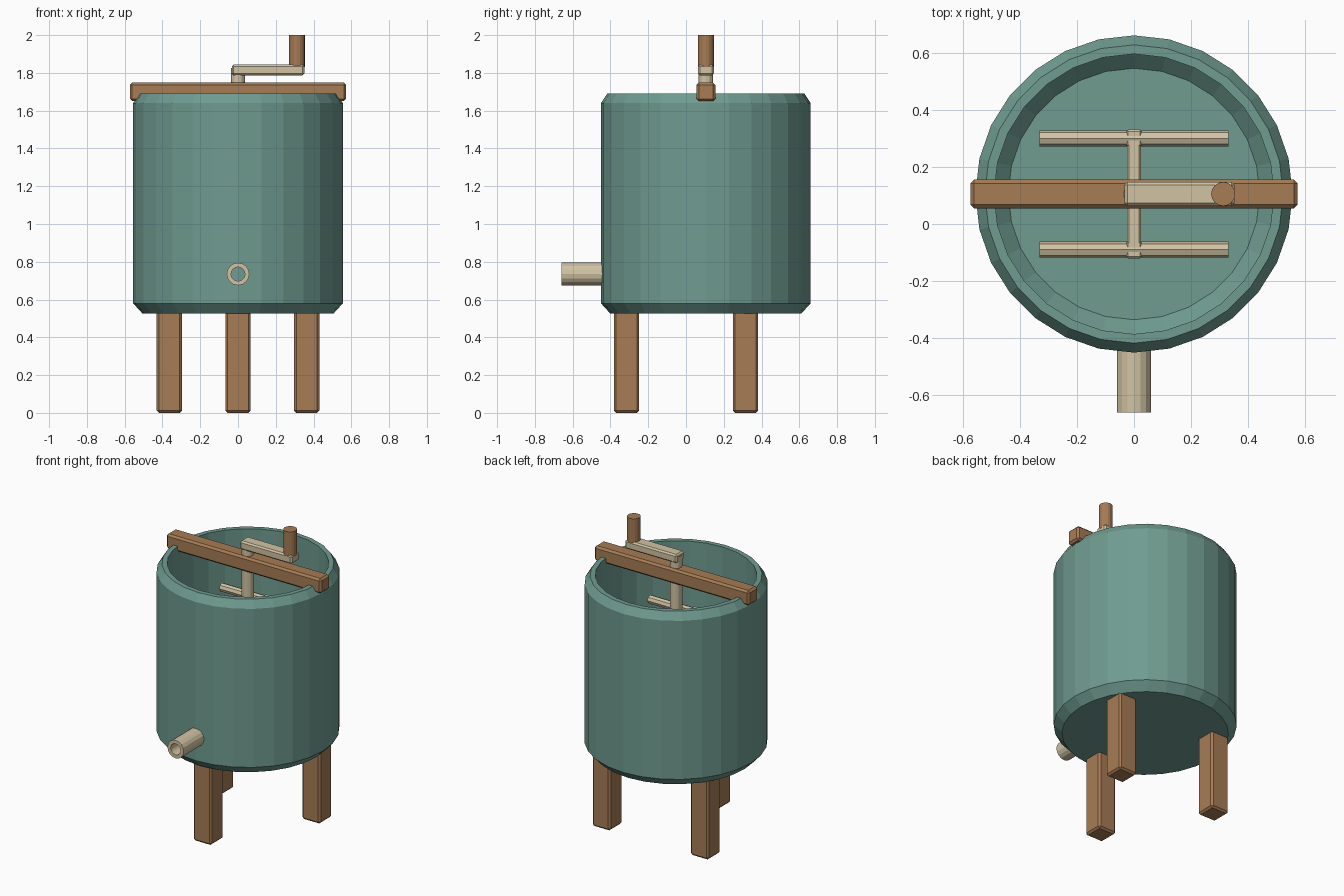
import bpy, bmesh
from math import pi, cos, sin, radians
from mathutils import Matrix, Vector

if "Cube" in bpy.data.objects:
    bpy.data.objects.remove(bpy.data.objects["Cube"])

CY = 0.105  # the tub axis sits behind the origin because of the spout


def material(name, rgb):
    m = bpy.data.materials.new(name)
    m.diffuse_color = (*rgb, 1)
    m.use_nodes = True
    m.node_tree.nodes["Principled BSDF"].inputs["Base Color"].default_value = m.diffuse_color
    return m


TEAL = material("teal_paint", (0.16, 0.33, 0.28))
WOOD = material("wood", (0.38, 0.20, 0.09))
METAL = material("pale_metal", (0.64, 0.55, 0.37))


def finish(name, bm, mat):
    bmesh.ops.recalc_face_normals(bm, faces=bm.faces)
    me = bpy.data.meshes.new(name)
    bm.to_mesh(me)
    bm.free()
    me.materials.append(mat)
    ob = bpy.data.objects.new(name, me)
    bpy.context.collection.objects.link(ob)
    return ob


def box(name, lo, hi, mat, bevel=0.012):
    lo, hi = Vector(lo), Vector(hi)
    bm = bmesh.new()
    bmesh.ops.create_cube(bm, size=1, matrix=Matrix.Translation((lo + hi) / 2)
                          @ Matrix.Diagonal((*(hi - lo), 1)))
    if bevel:
        bmesh.ops.bevel(bm, geom=bm.edges[:], offset=bevel, segments=1, affect='EDGES')
    return finish(name, bm, mat)


def rod(name, a, b, r, sides, mat):
    a, b = Vector(a), Vector(b)
    d = b - a
    bm = bmesh.new()
    bmesh.ops.create_cone(bm, cap_ends=True, segments=sides, radius1=r, radius2=r,
                          depth=d.length, matrix=Matrix.Translation((a + b) / 2)
                          @ d.to_track_quat('Z', 'Y').to_matrix().to_4x4())
    return finish(name, bm, mat)


def lathe(name, profile, sides, matrix, mat, closed=False):
    """Revolve (radius, height) points; open profiles get flat end caps."""
    bm = bmesh.new()
    rings = [[bm.verts.new(matrix @ Vector((r * cos(2 * pi * i / sides),
                                            r * sin(2 * pi * i / sides), z)))
              for i in range(sides)] for r, z in profile]
    pairs = list(zip(rings, rings[1:]))
    if closed:
        pairs.append((rings[-1], rings[0]))
    else:
        bm.faces.new(rings[0])
        bm.faces.new(rings[-1])
    for p, q in pairs:
        for i in range(sides):
            j = (i + 1) % sides
            bm.faces.new((p[i], p[j], q[j], q[i]))
    return finish(name, bm, mat)


# Tub with chamfered base, rim and inner floor
lathe("tub", [(0.505, 0.525), (0.555, 0.58), (0.555, 1.64), (0.522, 1.69),
              (0.49, 1.69), (0.49, 0.64), (0.44, 0.59)],
      28, Matrix.Translation((0, CY, 0)), TEAL)

# Hollow drain spout on the front
lathe("drain_spout", [(0.06, 0), (0.06, 0.235), (0.037, 0.235), (0.037, 0)], 16,
      Matrix.Translation((0, -0.425, 0.735)) @ Matrix.Rotation(pi / 2, 4, 'X'),
      METAL, closed=True)

# Three legs
for name, ang in (("front_leg", 270), ("back_right_leg", 30), ("back_left_leg", 150)):
    x, y = 0.42 * cos(radians(ang)), CY + 0.42 * sin(radians(ang))
    box(name, (x - 0.067, y - 0.067, 0), (x + 0.067, y + 0.067, 0.55), WOOD)

# Crossbar over the rim
box("crossbar", (-0.573, CY - 0.05, 1.65), (0.573, CY + 0.05, 1.75), WOOD, 0.013)

# Crank: shaft, arm and handle
rod("shaft", (0, CY, 0.72), (0, CY, 1.825), 0.038, 12, METAL)
box("crank_arm", (-0.033, CY - 0.042, 1.787), (0.352, CY + 0.042, 1.845), METAL, 0.01)
rod("crank_handle", (0.312, CY, 1.83), (0.312, CY, 2.0), 0.042, 16, WOOD)

# Stirrer frame: beam, two hanging posts and rows of rods
box("stirrer_beam", (-0.024, CY - 0.225, 1.34), (0.024, CY + 0.225, 1.39), METAL, 0.006)
for side, s in (("front", -1), ("back", 1)):
    y = CY + s * 0.195
    box(side + "_stirrer_post", (-0.027, y - 0.03, 0.75), (0.027, y + 0.03, 1.39), METAL, 0.006)
    for k in range(4):
        z = 1.365 - k * 0.19
        rod(f"{side}_stirrer_rod_{k + 1}", (-0.33, y, z), (0.33, y, z), 0.028, 8, METAL)
